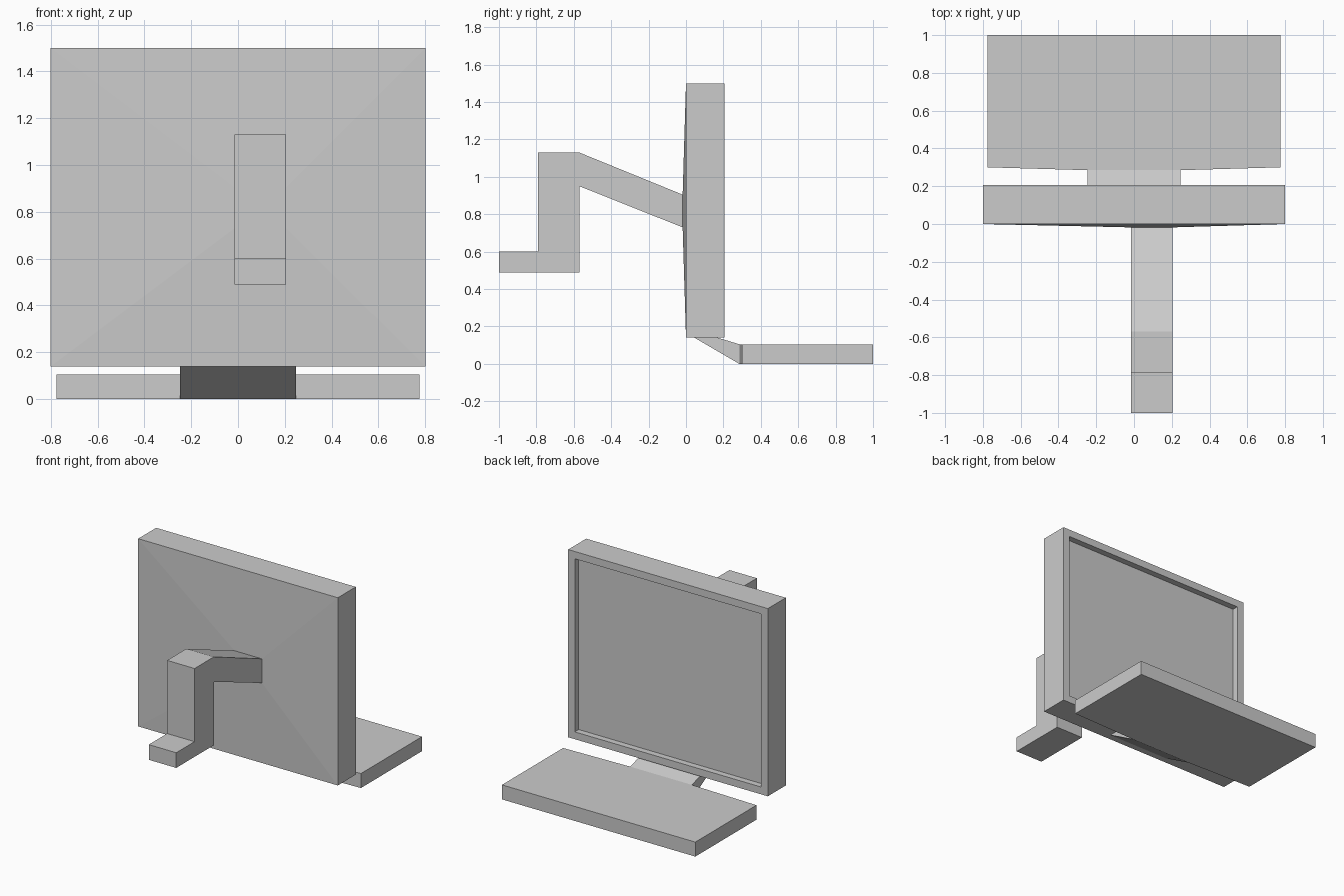
import bpy
import bmesh
from mathutils import Vector

if "Cube" in bpy.data.objects:
    bpy.data.objects.remove(bpy.data.objects["Cube"], do_unlink=True)

grey = bpy.data.materials.new("plain grey")
grey.use_nodes = True
GREY = (0.6, 0.6, 0.6, 1)
grey.diffuse_color = GREY
grey.node_tree.nodes["Principled BSDF"].inputs["Base Color"].default_value = GREY


def finish(bm, name):
    bmesh.ops.recalc_face_normals(bm, faces=bm.faces[:])
    mesh = bpy.data.meshes.new(name)
    bm.to_mesh(mesh)
    bm.free()
    mesh.materials.append(grey)
    obj = bpy.data.objects.new(name, mesh)
    bpy.context.collection.objects.link(obj)
    return obj


def prism(name, outline, offset):
    """Extrude a flat outline of 3D points along an offset."""
    bm = bmesh.new()
    face = bm.faces.new([bm.verts.new(p) for p in outline])
    result = bmesh.ops.extrude_face_region(bm, geom=[face], use_keep_orig=True)
    moved = [v for v in result["geom"] if isinstance(v, bmesh.types.BMVert)]
    bmesh.ops.translate(bm, verts=moved, vec=Vector(offset))
    return finish(bm, name)


ARM_X = (-0.015, 0.205)
ARM_Z = (0.73, 0.905)

# Monitor case: box with a recessed screen at the back and a bulged front
bm = bmesh.new()
bmesh.ops.create_cube(bm, size=1)
for v in bm.verts:
    v.co = (v.co.x * 1.6, v.co.y * 0.206 + 0.103, v.co.z * 1.36 + 0.82)
bm.normal_update()
screen = max(bm.faces, key=lambda f: f.normal.y)
rear = min(bm.faces, key=lambda f: f.normal.y)

bmesh.ops.inset_region(bm, faces=[screen], thickness=0.075)
walls = bmesh.ops.inset_region(bm, faces=[screen], thickness=0)
for v in screen.verts:
    v.co.y -= 0.045

# The rear panel slopes out to meet the arm
bmesh.ops.inset_region(bm, faces=[rear], thickness=0.2)
for v in rear.verts:
    v.co = (ARM_X[v.co.x > 0], -0.018, ARM_Z[v.co.z > 0.82])
finish(bm, "monitor")

# Bent support arm with foot
arm = [(-0.018, ARM_Z[1]), (-0.57, 1.13), (-0.79, 1.13), (-0.79, 0.6), (-1, 0.6),
       (-1, 0.49), (-0.57, 0.49), (-0.57, 0.95), (-0.018, ARM_Z[0])]
prism("support_arm", [(ARM_X[0], y, z) for y, z in arm], (ARM_X[1] - ARM_X[0], 0, 0))

# Keyboard slab, its near edge coming to the connector
keyboard = [(-0.775, 0.3), (-0.247, 0.285), (0.247, 0.285),
            (0.775, 0.3), (0.775, 1), (-0.775, 1)]
prism("keyboard", [(x, y, 0) for x, y in keyboard], (0, 0, 0.105))

# Sloping connector from the monitor's underside to the keyboard
link = [(0.045, 0.14), (0.17, 0.14), (0.285, 0.105), (0.285, 0)]
prism("connector", [(-0.247, y, z) for y, z in link], (0.494, 0, 0))
